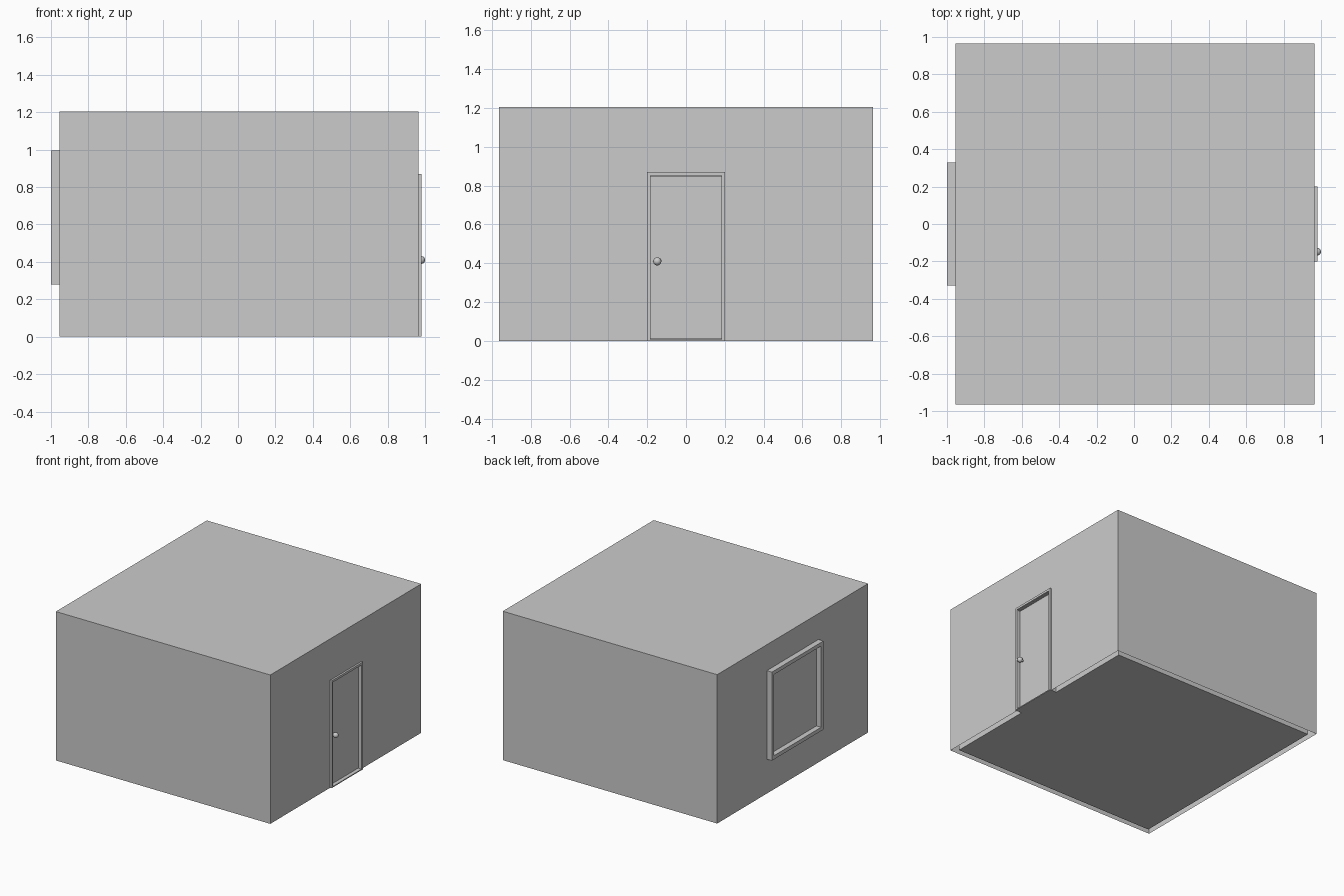
import bpy, bmesh, math

if "Cube" in bpy.data.objects:
    bpy.data.objects.remove(bpy.data.objects["Cube"])

X0, X1, Y, H, T = -0.955, 0.965, 0.965, 1.205, 0.045   # room extents and wall thickness


def box(name, x, y, z):
    """Box from (min, max) ranges."""
    bm = bmesh.new()
    bmesh.ops.create_cube(bm, size=1)
    for v in bm.verts:
        v.co = [r[0] if c < 0 else r[1] for c, r in zip(v.co, (x, y, z))]
    me = bpy.data.meshes.new(name)
    bm.to_mesh(me)
    bm.free()
    ob = bpy.data.objects.new(name, me)
    bpy.context.collection.objects.link(ob)
    return ob


def cut(target, cutter):
    mod = target.modifiers.new("cut", 'BOOLEAN')
    mod.operation, mod.object, mod.solver = 'DIFFERENCE', cutter, 'EXACT'
    bpy.context.view_layer.objects.active = target
    bpy.ops.object.modifier_apply(modifier=mod.name)
    bpy.data.objects.remove(cutter)


def frame(name, x, y, z, w, sill):
    """Rectangular surround, with or without a bottom bar."""
    ob = box(name, x, (-y, y), z)
    low = z[0] + w if sill else z[0] - 0.1
    cut(ob, box("cutter", (x[0] - 0.1, x[1] + 0.1), (w - y, y - w), (low, z[1] - w)))


# Walls: ring with door and window openings, hollow and open underneath
walls = box("walls", (X0, X1), (-Y, Y), (0, H))
cut(walls, box("cutter", (X0 + T, X1 - T), (T - Y, Y - T), (-0.2, H + 0.2)))
cut(walls, box("cutter", (0.8, 1.1), (-0.184, 0.184), (-0.2, 0.848)))
cut(walls, box("cutter", (-1.1, -0.8), (-0.305, 0.305), (0.305, 0.97)))
bm = bmesh.new()
bm.from_mesh(walls.data)
bmesh.ops.delete(bm, geom=[f for f in bm.faces
                           if f.normal.z < -0.9 and f.calc_center_median().z < 0.01],
                 context='FACES')
bm.to_mesh(walls.data)
bm.free()

# Floor, doorway sill and flush ceiling
box("floor", (X0 + T, X1 - T), (T - Y, Y - T), (0, 0.008))
box("door_sill", (X1 - T, 0.978), (-0.184, 0.184), (0, 0.008))
box("ceiling", (X0 + T, X1 - T), (T - Y, Y - T), (H - 0.02, H))

# Door and its surround
frame("door_frame", (0.905, 0.98), 0.2, (0, 0.87), 0.018, False)
box("door", (0.93, 0.95), (-0.182, 0.182), (0.01, 0.852))

# Window surround and pane
frame("window_frame", (-1.0, -0.865), 0.33, (0.278, 0.995), 0.03, True)
box("window_pane", (-0.958, -0.94), (-0.302, 0.302), (0.306, 0.967))

# Door knobs on both sides, joined by a spindle
for name, x in (("outer_knob", 0.979), ("inner_knob", 0.901)):
    bpy.ops.mesh.primitive_uv_sphere_add(segments=24, ring_count=12, radius=0.021,
                                         location=(x, -0.148, 0.41))
    bpy.context.object.name = name
    bpy.ops.object.shade_smooth()
bpy.ops.mesh.primitive_cylinder_add(vertices=16, radius=0.009, depth=0.07,
                                    location=(0.94, -0.148, 0.41),
                                    rotation=(0, math.pi / 2, 0))
bpy.context.object.name = "knob_spindle"
bpy.ops.object.shade_smooth_by_angle()
